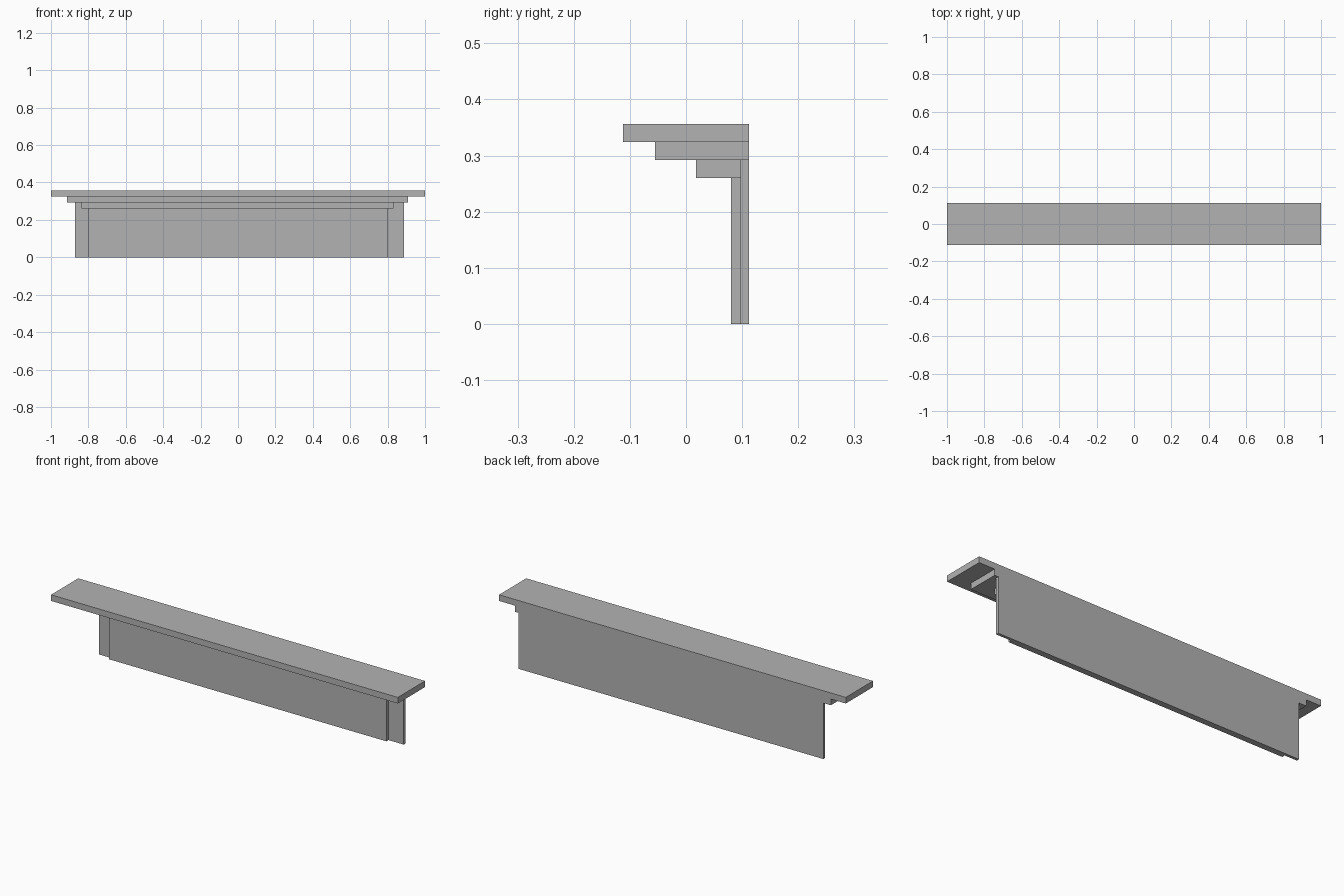
import bpy

old = bpy.data.objects.get("Cube")
if old:
    bpy.data.objects.remove(old, do_unlink=True)

# Single plain grey
grey = bpy.data.materials.new("plain_grey")
grey.use_nodes = True
colour = (0.45, 0.45, 0.45, 1)
grey.diffuse_color = colour
grey.node_tree.nodes["Principled BSDF"].inputs["Base Color"].default_value = colour


def slab(name, x, y, z):
    """Box between the (low, high) limits on each axis."""
    bpy.ops.mesh.primitive_cube_add(size=1)
    ob = bpy.context.object
    ob.name = name
    limits = (x, y, z)
    ob.location = [(lo + hi) / 2 for lo, hi in limits]
    ob.scale = [hi - lo for lo, hi in limits]
    bpy.ops.object.transform_apply(location=True, rotation=False, scale=True)
    ob.data.materials.append(grey)
    return ob


BACK = 0.112          # flush rear plane
PANEL_FACE = 0.097    # front of the back panel
LOW, MID, HIGH, TOP = 0.26, 0.292, 0.324, 0.356

# Upright panels
slab("back_panel", (-0.871, 0.888), (PANEL_FACE, BACK), (0, MID))
slab("front_panel", (-0.80, 0.80), (0.08, PANEL_FACE), (0, LOW))

# Stepped cornice, widening upwards
slab("lower_moulding", (-0.836, 0.831), (0.018, PANEL_FACE), (LOW, MID))
slab("middle_moulding", (-0.914, 0.909), (-0.055, BACK), (MID, HIGH))
slab("top_shelf", (-1, 1), (-BACK, BACK), (HIGH, TOP))
